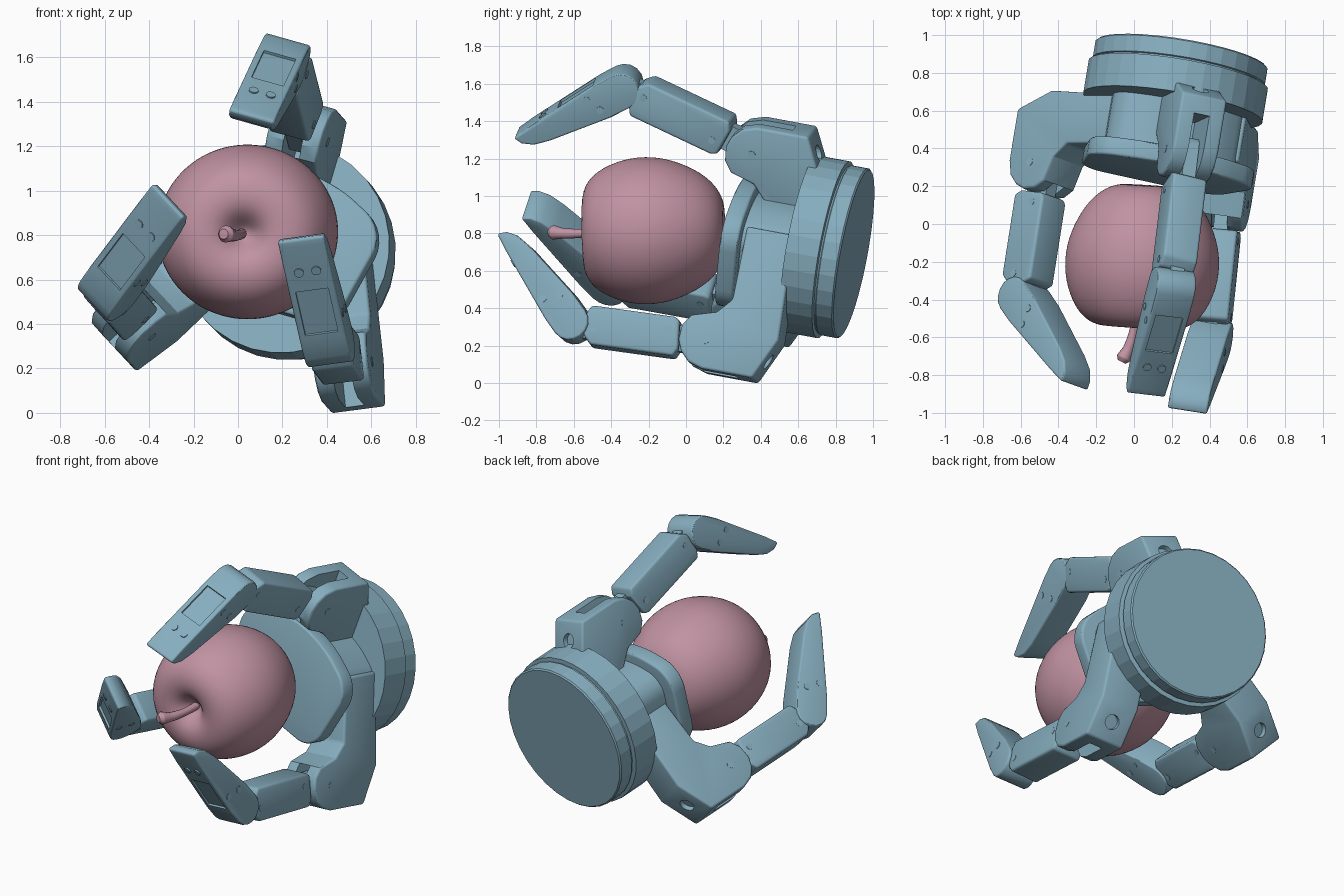
import bpy, bmesh, math
from mathutils import Vector, Matrix

if "Cube" in bpy.data.objects:
    bpy.data.objects.remove(bpy.data.objects["Cube"])

def material(name, rgb):
    m = bpy.data.materials.new(name)
    m.diffuse_color = (*rgb, 1)
    m.use_nodes = True
    m.node_tree.nodes["Principled BSDF"].inputs["Base Color"].default_value = m.diffuse_color
    return m

BLUE = material("blue_metal", (0.24, 0.42, 0.52))
PINK = material("pink_skin", (0.53, 0.29, 0.36))

def frame(origin, along, outward):
    """Local x runs along the part, z points outward, y is sideways."""
    s = Vector(along).normalized()
    p = Vector(outward)
    p = (p - p.dot(s) * s).normalized()
    m = Matrix((s, p.cross(s), p)).transposed().to_4x4()
    m.translation = Vector(origin)
    return m

def activate(ob):
    bpy.ops.object.select_all(action='DESELECT')
    ob.select_set(True)
    bpy.context.view_layer.objects.active = ob

def finish(bm, name, mat, matrix, bevel=0, angle=30, cutters=()):
    bmesh.ops.recalc_face_normals(bm, faces=bm.faces)
    me = bpy.data.meshes.new(name)
    bm.to_mesh(me)
    bm.free()
    ob = bpy.data.objects.new(name, me)
    bpy.context.collection.objects.link(ob)
    ob.matrix_world = matrix
    me.materials.append(mat)
    activate(ob)
    if bevel:
        b = ob.modifiers.new("bevel", 'BEVEL')
        b.width, b.segments, b.limit_method = bevel, 3, 'ANGLE'
        b.angle_limit = math.radians(40)
    for c in cutters:
        m = ob.modifiers.new("cut", 'BOOLEAN')
        m.operation, m.object, m.solver = 'DIFFERENCE', c, 'EXACT'
    if bevel or cutters:
        bpy.context.view_layer.update()
        bpy.ops.object.convert(target='MESH')
    for c in cutters:
        bpy.data.objects.remove(c)
    bpy.ops.object.shade_smooth_by_angle(angle=math.radians(angle))
    return ob

def prism(name, pts, width, matrix, bevel=0, rounding=0, cutters=()):
    """Profile in local x-z, extruded to a width along local y."""
    bm = bmesh.new()
    f = bm.faces.new([bm.verts.new((a, -width / 2, b)) for a, b in pts])
    ext = bmesh.ops.extrude_face_region(bm, geom=[f])["geom"]
    bmesh.ops.translate(bm, vec=(0, width, 0), verts=[v for v in ext if isinstance(v, bmesh.types.BMVert)])
    if rounding:
        side = [e for e in bm.edges if abs(e.verts[0].co.y - e.verts[1].co.y) > width * .9]
        bmesh.ops.bevel(bm, geom=side, offset=rounding, segments=6, profile=.5, affect='EDGES')
    return finish(bm, name, BLUE, matrix, bevel, 30, cutters)

def rect(x0, x1, z0, z1):
    return [(x0, z0), (x1, z0), (x1, z1), (x0, z1)]

def lathe(name, profile, steps, matrix, mat, angle=30):
    """Spin (radius, height) points about local x."""
    bm = bmesh.new()
    vs = [bm.verts.new((h, r, 0)) for r, h in profile]
    es = [bm.edges.new(p) for p in zip(vs, vs[1:])]
    bmesh.ops.spin(bm, geom=vs + es, cent=(0, 0, 0), axis=(1, 0, 0), angle=math.tau, steps=steps, use_duplicate=False)
    bmesh.ops.remove_doubles(bm, verts=bm.verts, dist=1e-4)
    return finish(bm, name, mat, matrix, 0, angle)

def pin(name, matrix, at, axis, r, length):
    """Short cylinder centred at a local point along a local axis."""
    bm = bmesh.new()
    bmesh.ops.create_cone(bm, cap_ends=True, segments=16, radius1=r, radius2=r, depth=length)
    rot = Vector(axis).to_track_quat('Z', 'Y').to_matrix().to_4x4()
    return finish(bm, name, BLUE, matrix @ Matrix.Translation(at) @ rot)

# Grip direction and palm orientation
W = Vector((-.16, -.97, .18)).normalized()
BACK = Vector((.252, .898, .692))

def outward(x, z):
    v = Vector((x, 0, z))
    return (v - v.dot(W) * W).normalized()

UP = outward(.28, .96)
SIDE = UP.cross(W)

# Wrist disk with one groove
disk = [(0, 0), (.455, 0), (.463, .008), (.463, .095), (.455, .1), (.455, .108), (.482, .112), (.482, .29), (0, .29)]
lathe("wrist_disk", disk, 32, frame(BACK, W, UP), BLUE, 8)

# Palm block and palm plate
plate = [(-.17, .31), (.17, .31), (.48, .16), (.38, -.33), (-.38, -.33), (-.48, .16)]
def palm(name, depth, scale, thick, bevel):
    prism(name, [(a * scale, b * scale) for a, b in plate], thick,
          frame(BACK + W * depth + SIDE * .02, SIDE, UP), bevel, .13 * scale)
palm("palm_block", .42, .8, .32, 0)
palm("palm_plate", .60, 1, .10, .015)

# Profiles shared by all fingers: (grip direction, outward)
def bracket_profile(inner):
    return [(-.10, inner), (-.36, inner), (-.39, -.07), (-.29, .155), (-.01, .155), (.07, .13), (.12, .08),
            (.145, .02), (.14, -.06), (.10, -.12), (-.03, -.16), (-.10, -.24)]
TIP = [(-.1 * math.sin(a), .1 * math.cos(a)) for a in [math.pi * (1 - i / 8) for i in range(9)]]
TIP += [(.10, .097), (.54, .045), (.61, .033), (.645, .028), (.645, .015), (.625, -.02), (.57, -.055), (.48, -.073),
        (.12, -.103)]

def finger(n, knuckle, middle, tip, out, inner):
    K, M, T = map(Vector, (knuckle, middle, tip))
    out = outward(*out)
    tag = "finger_%d_" % n

    # L-shaped bracket with slot and a hole on its chamfer
    f = frame(K, W, out)
    slot = prism(tag + "slot_cutter", rect(-.19, .3, -.12, .3), .085, f)
    hole = pin(tag + "hole_cutter", f, (-.34, 0, .043), (-.9, 0, .4), .045, .06)
    prism(tag + "bracket", bracket_profile(inner), .25, f, .015, 0, (slot, hole))
    pin(tag + "knuckle_pin", f, (0, 0, 0), (0, 1, 0), .022, .254)

    # Middle link: thin core with a box sleeve
    f = frame(K, M - K, out)
    L = (M - K).length
    prism(tag + "core", rect(-.08, L + .03, -.07, .07), .075, f, 0, .06)
    prism(tag + "sleeve", [(.22 * L, -.09), (.26 * L, -.105), (.87 * L, -.105), (.90 * L, -.06), (.90 * L, .06),
                           (.84 * L, .105), (.23 * L, .105), (.20 * L, .06)], .19, f, .015)
    for a, b in ((.29 * L, -.03), (.83 * L, .02)):
        pin(tag + "sleeve_pin", f, (a, 0, b), (0, 1, 0), .02, .194)

    # Fingertip with recessed panel and screws
    f = frame(M, T - M, out)
    k = (T - M).length / .635
    g = f @ Matrix.Translation((.1 * k, 0, .096)) @ Matrix.Rotation(math.atan(.052 / .44), 4, 'Y')
    panel = prism(tag + "panel_cutter", rect(.03, .26, -.012, .05), .15, g)
    prism(tag + "tip", [(a * k, b) for a, b in TIP], .212, f, .028, 0, (panel,))
    for s in (-1, 1):
        pin(tag + "pad_screw", g, (.36, .04 * s, 0), (0, 0, 1), .022, .014)
        pin(tag + "side_screw", f, (.17 + .02 * s, 0, .04 * s), (0, 1, 0), .02, .218)

finger(1, (.285, .375, 1.25), (.20, -.335, 1.585), (.06, -.885, 1.32), (.26, .97), -.38)
finger(2, (-.47, .30, .43), (-.58, -.40, .555), (-.305, -.83, .955), (-.73, -.68), -.65)
finger(3, (.48, .12, .215), (.405, -.605, .315), (.285, -.965, .79), (.13, -.99), -.64)

# Apple body
apple = [(0, .265), (.04, .285), (.10, .36), (.20, .378), (.315, .33), (.395, .18), (.417, .03), (.395, -.11),
         (.32, -.27), (.22, -.365), (.11, -.395), (.04, -.365), (0, -.345)]
body = lathe("apple", apple, 32, frame((.045, -.18, .815), (-.06, -1, -.02), (0, 0, 1)) @ Matrix.Diagonal((1, 1, .965, 1)),
             PINK, 180)
smooth = body.modifiers.new("smooth", 'SUBSURF')
smooth.levels = smooth.render_levels = 2

# Apple stem
cu = bpy.data.curves.new("apple_stem", 'CURVE')
cu.dimensions, cu.bevel_depth, cu.use_fill_caps = '3D', .026, True
sp = cu.splines.new('BEZIER')
path = [((.02, -.40, .81), .9), ((.0, -.56, .80), .9), ((-.03, -.66, .80), 1.1), ((-.055, -.71, .805), 1.5),
        ((-.065, -.73, .805), .9)]
sp.bezier_points.add(len(path) - 1)
for p, (co, r) in zip(sp.bezier_points, path):
    p.co, p.radius = co, r
    p.handle_left_type = p.handle_right_type = 'AUTO'
stem = bpy.data.objects.new("apple_stem", cu)
bpy.context.collection.objects.link(stem)
cu.materials.append(PINK)
